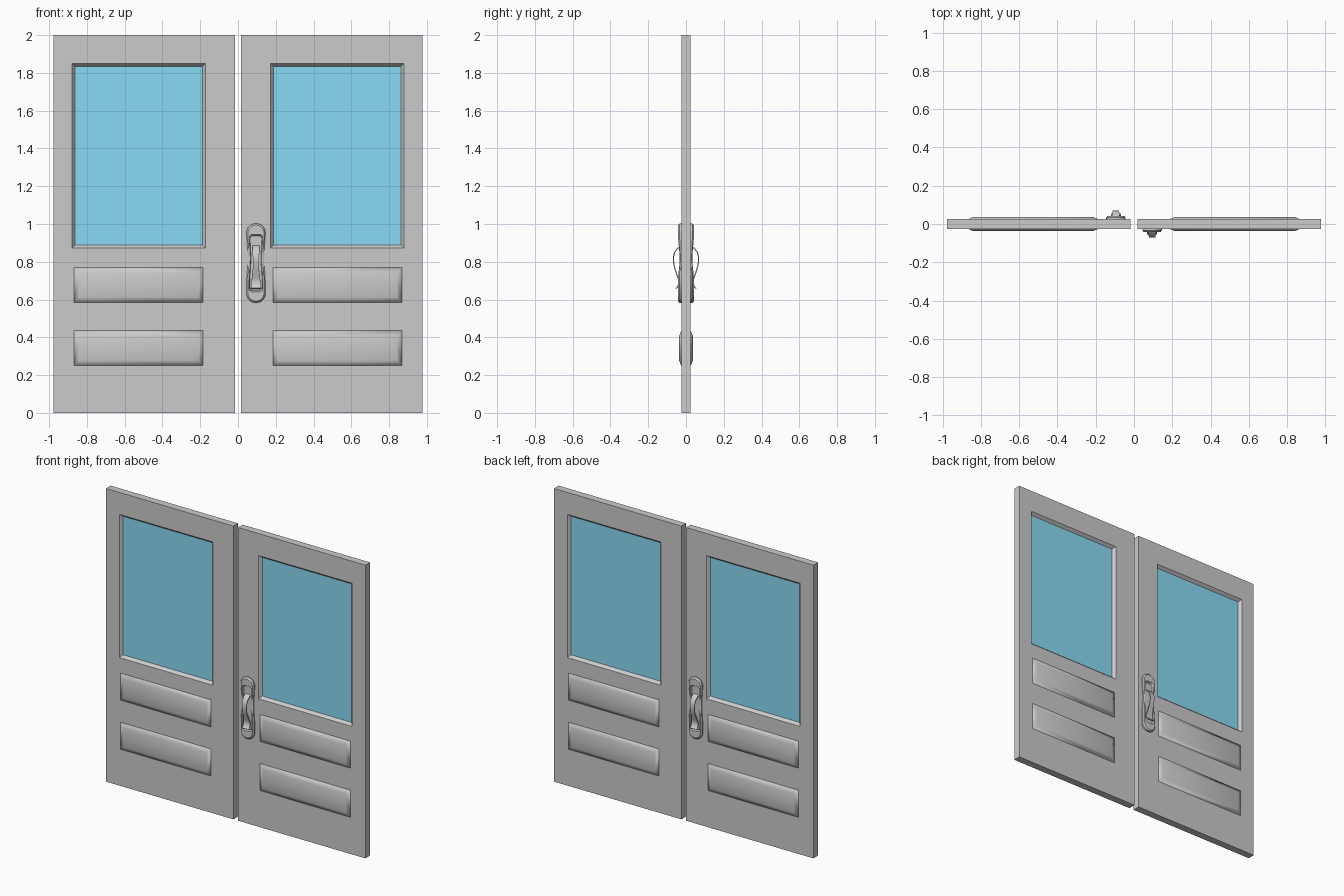
import bpy, bmesh, math
from mathutils import Vector

if "Cube" in bpy.data.objects:
    bpy.data.objects.remove(bpy.data.objects["Cube"])


def loft(name, loops, wrap=False, cap=True, smooth=None):
    """Skin closed loops of points into a mesh object."""
    bm = bmesh.new()
    rings = [[bm.verts.new(p) for p in lp] for lp in loops]
    n = len(rings[0])
    pairs = list(zip(rings, rings[1:])) + ([(rings[-1], rings[0])] if wrap else [])
    for a, b in pairs:
        for i in range(n):
            j = (i + 1) % n
            bm.faces.new((a[i], a[j], b[j], b[i]))
    if cap and not wrap:
        bm.faces.new(rings[0])
        bm.faces.new(rings[-1])
    bmesh.ops.recalc_face_normals(bm, faces=bm.faces)
    for f in bm.faces:
        f.smooth = smooth is not None
    me = bpy.data.meshes.new(name)
    bm.to_mesh(me)
    bm.free()
    ob = bpy.data.objects.new(name, me)
    bpy.context.collection.objects.link(ob)
    if smooth is not None and smooth < 180:
        bpy.ops.object.select_all(action='DESELECT')
        ob.select_set(True)
        bpy.context.view_layer.objects.active = ob
        bpy.ops.object.shade_smooth_by_angle(angle=math.radians(smooth))
    return ob


def rect(x0, x1, z0, z1, y, inset=0.0):
    x0, x1, z0, z1 = x0 + inset, x1 - inset, z0 + inset, z1 - inset
    return [(x0, y, z0), (x1, y, z0), (x1, y, z1), (x0, y, z1)]


def waisted(half_w, z0, z1, y, radius, dip=0.0, seg=8):
    """Rounded, waisted outline used for the handle plate."""
    pts = []
    corners = [(1, 1, 0), (-1, 1, 90), (-1, -1, 180), (1, -1, 270)]
    for sx, sz, a0 in corners:
        cx = sx * (half_w - radius)
        cz = z1 - radius if sz > 0 else z0 + radius
        arc = []
        for k in range(seg + 1):
            a = math.radians(a0 + 90 * k / seg)
            arc.append((cx + radius * math.cos(a), cz + radius * math.sin(a)))
        pts += arc
        # straight side between the corner arcs
        if (sx, sz) in ((-1, 1), (1, -1)):
            za = arc[-1][1]
            zb = z0 + radius if sz > 0 else z1 - radius
            pts += [(sx * half_w, za + (zb - za) * k / 12) for k in range(1, 12)]
    out = []
    for x, z in pts:
        g = math.exp(-((z - 0.82) / 0.075) ** 2)
        out.append((0.095 + x * (1 - 0.17 * g), y + dip * g, z))
    return out


parts = []
T = 0.025                      # half thickness of the door
SLAB = (0.017, 0.978, 0.0, 2.0)
WIN = (0.173, 0.878, 0.873, 1.85)
G = 0.006                      # half thickness of the glass

# door slab with a bevelled window opening
parts.append(loft("door_slab", [
    rect(*SLAB, -T), rect(*WIN, -T), rect(*WIN, -G, 0.016),
    rect(*WIN, G, 0.016), rect(*WIN, T), rect(*SLAB, T)], wrap=True))

# window pane
pane = loft("window_pane", [rect(*WIN, -G, 0.016), rect(*WIN, G, 0.016)])
mat = bpy.data.materials.new("blue_glass")
mat.diffuse_color = (0.25, 0.70, 0.90, 1)
mat.use_nodes = True
mat.node_tree.nodes["Principled BSDF"].inputs["Base Color"].default_value = mat.diffuse_color
pane.data.materials.append(mat)
parts.append(pane)

# softly raised panels on both faces
for label, z0, z1 in (("lower", 0.25, 0.435), ("upper", 0.585, 0.77)):
    for side, s in (("front", -1), ("back", 1)):
        p = (0.185, 0.868, z0, z1)
        parts.append(loft(f"{label}_panel_{side}", [
            rect(*p, s * (T - 0.002)), rect(*p, s * T),
            rect(*p, s * 0.037, 0.028)], smooth=180))

# handle back plate with a sunken pocket
parts.append(loft("handle_plate", [
    waisted(0.050, 0.583, 1.003, -0.020, 0.048),
    waisted(0.050, 0.583, 1.003, -0.034, 0.048, 0.004),
    waisted(0.043, 0.592, 0.994, -0.043, 0.042, 0.010),
    waisted(0.036, 0.640, 0.945, -0.043, 0.018, 0.010),
    waisted(0.032, 0.647, 0.937, -0.028, 0.015)], smooth=35))

# curved pull grip: depth, height, half width along its length
path = [(-0.028, 0.885, 0.019), (-0.048, 0.872, 0.019), (-0.062, 0.853, 0.018),
        (-0.069, 0.828, 0.017), (-0.070, 0.803, 0.016), (-0.065, 0.775, 0.016),
        (-0.056, 0.745, 0.018), (-0.046, 0.718, 0.021), (-0.041, 0.700, 0.023),
        (-0.042, 0.682, 0.025), (-0.048, 0.668, 0.026), (-0.056, 0.660, 0.026)]
sections = []
for i, (y, z, w) in enumerate(path):
    a, b = path[max(i - 1, 0)], path[min(i + 1, len(path) - 1)]
    t = Vector((b[0] - a[0], b[1] - a[1])).normalized()
    ny, nz = -t.y * 0.006, t.x * 0.006      # offset towards the door
    sections.append([(0.095 - w, y, z), (0.095 + w, y, z),
                     (0.095 + w, y + ny, z + nz), (0.095 - w, y + ny, z + nz)])
parts.append(loft("handle_grip", sections, smooth=35))

# second door is the first one turned half a circle
for ob in parts:
    twin = ob.copy()
    twin.name = "left_" + ob.name
    twin.rotation_euler.z = math.pi
    bpy.context.collection.objects.link(twin)
    ob.name = "right_" + ob.name
